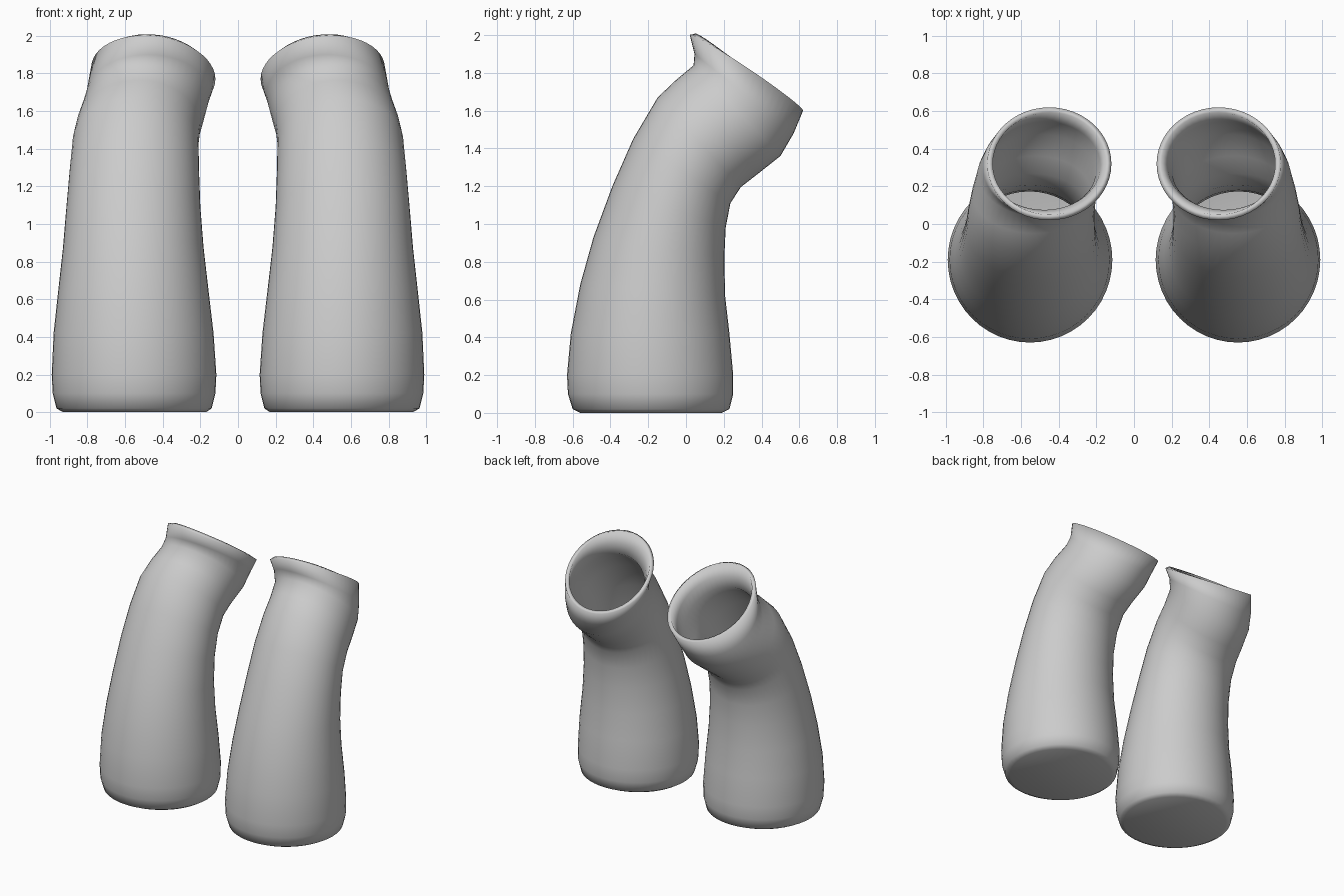
import bpy, bmesh, math
from mathutils import Vector

# Remove the default object
default_cube = bpy.data.objects.get("Cube")
if default_cube:
    bpy.data.objects.remove(default_cube, do_unlink=True)

SEGMENTS = 48
WALL_THICKNESS = 0.03

# Cross-sections from sole to rim:
# front y, front z, back y, back z, inner x, outer x
SECTIONS = [
    (-.56, 0, .19, 0, .17, .93),
    (-.6, .02, .23, .02, .14, .965),
    (-.625, .1, .25, .1, .12, .985),
    (-.63, .2, .25, .2, .115, .99),
    (-.61, .42, .23, .42, .13, .98),
    (-.56, .68, .207, .62, .157, .955),
    (-.49, .93, .203, .82, .183, .93),
    (-.39, 1.2, .21, .98, .2, .912),
    (-.28, 1.45, .235, 1.11, .207, .895),
    (-.15, 1.67, .29, 1.195, .21, .88),
    (-.05, 1.765, .38, 1.265, .2, .86),
    (.04, 1.84, .5, 1.36, .175, .83),
    (.045, 1.9, .57, 1.48, .15, .805),
    (.02, 2, .62, 1.6, .12, .78),
]


def make_material(name, color):
    material = bpy.data.materials.new(name)
    material.use_nodes = True
    material.diffuse_color = color
    shader = material.node_tree.nodes["Principled BSDF"]
    shader.inputs["Base Color"].default_value = color
    return material


def make_ring(bm, section, side, roll):
    """Add one tilted elliptical loop of vertices."""
    front_y, front_z, back_y, back_z, inner_x, outer_x = section
    front = Vector((0, front_y, front_z))
    back = Vector((0, back_y, back_z))
    middle = (front + back) / 2
    middle.x = side * (inner_x + outer_x) / 2
    across = Vector((side * (outer_x - inner_x) / 2, 0, roll))
    along = (back - front) / 2
    ring = []
    for i in range(SEGMENTS):
        angle = math.tau * i / SEGMENTS
        point = middle + across * math.cos(angle) + along * math.sin(angle)
        ring.append(bm.verts.new(point))
    return ring


def make_sleeve(name, side, material):
    """Loft a bent open tube with a closed sole, then give it a wall."""
    bm = bmesh.new()
    last = len(SECTIONS) - 1
    rings = []
    for index, section in enumerate(SECTIONS):
        roll = 0.03 if index == last else 0
        rings.append(make_ring(bm, section, side, roll))
    for lower, upper in zip(rings, rings[1:]):
        for i in range(SEGMENTS):
            j = (i + 1) % SEGMENTS
            bm.faces.new((lower[i], lower[j], upper[j], upper[i]))
    bm.faces.new(list(reversed(rings[0])))
    # The mirrored copy needs its winding turned outward again
    if side < 0:
        bmesh.ops.reverse_faces(bm, faces=bm.faces[:])

    mesh = bpy.data.meshes.new(name)
    bm.to_mesh(mesh)
    bm.free()
    mesh.materials.append(material)
    sleeve = bpy.data.objects.new(name, mesh)
    bpy.context.collection.objects.link(sleeve)

    wall = sleeve.modifiers.new("Wall", 'SOLIDIFY')
    wall.thickness = WALL_THICKNESS
    wall.offset = -1

    # Smooth sides, crisp rim
    bpy.ops.object.select_all(action='DESELECT')
    sleeve.select_set(True)
    bpy.context.view_layer.objects.active = sleeve
    bpy.ops.object.shade_smooth_by_angle(angle=math.radians(50))
    return sleeve


# Matching pair of bent sleeves
grey = make_material("light grey", (0.6, 0.6, 0.6, 1))
make_sleeve("left_sleeve", 1, grey)
make_sleeve("right_sleeve", -1, grey)
